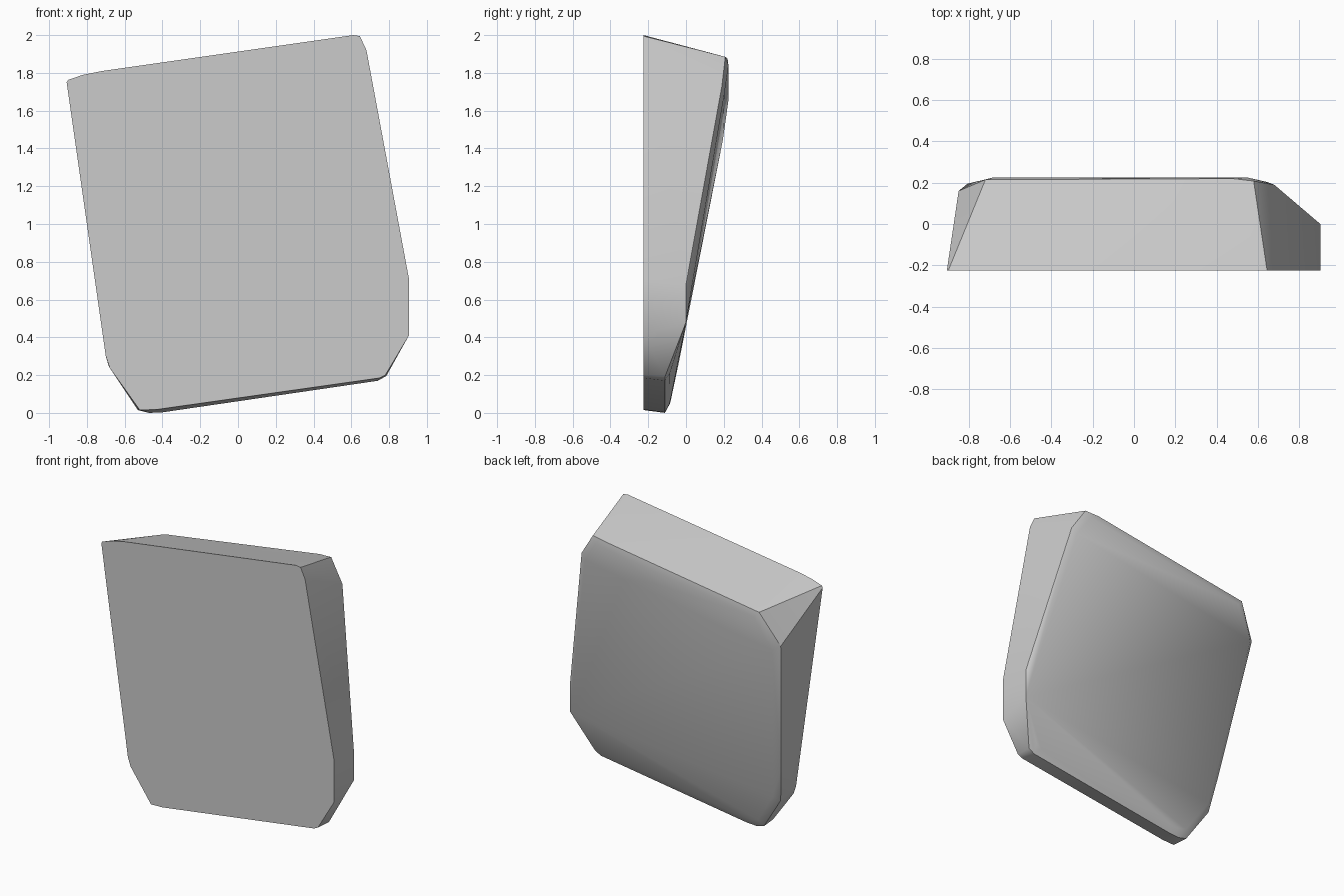
import bpy, bmesh, math

cube = bpy.data.objects.get("Cube")
if cube:
    bpy.data.objects.remove(cube, do_unlink=True)

FRONT_Y = -0.225


def back_y(x, z):
    """Depth of the sloping back plane, which leans with the rolled block."""
    return min(-0.107 + 0.194 * (z - 0.14 * x), 0.225)


# Flat front outline (x, z)
front = [(-0.907, 1.75), (-0.9, 1.763), (-0.82, 1.79), (-0.72, 1.81), (0.61, 2.0),
         (0.645, 1.995), (0.68, 1.92), (0.905, 0.71), (0.905, 0.41), (0.78, 0.2),
         (0.75, 0.185), (-0.43, 0.018), (-0.52, 0.015), (-0.68, 0.24), (-0.7, 0.3)]

# Rear rim (x, y, z), with the corners cut back
rear = [(-0.85, 0.16, 1.47), (-0.72, 0.215, 1.695), (0.48, 0.22, 1.875),
        (0.58, 0.208, 1.885), (0.68, 0.19, 1.73), (0.903, 0.0, 0.68),
        (0.903, 0.0, 0.48), (0.785, -0.11, 0.195), (0.74, -0.112, 0.17),
        (-0.4, -0.112, 0.003), (-0.47, -0.112, 0.0), (-0.53, -0.112, 0.015),
        (-0.685, -0.075, 0.25), (-0.723, -0.025, 0.5)]

# Wedge-shaped block: front face, rear rim and a slightly raised rear face
bm = bmesh.new()
for x, z in front:
    bm.verts.new((x, FRONT_Y, z))
for x, y, z in rear:
    bm.verts.new((x, y, z))
    ix, iz = x * 0.95, 0.95 + (z - 0.95) * 0.95
    bm.verts.new((ix, back_y(ix, iz), iz))
bmesh.ops.convex_hull(bm, input=bm.verts[:])
loose = [v for v in bm.verts if not v.link_faces]
bmesh.ops.delete(bm, geom=loose, context='VERTS')
bmesh.ops.dissolve_limit(bm, angle_limit=math.radians(1), verts=bm.verts[:], edges=bm.edges[:])
bmesh.ops.recalc_face_normals(bm, faces=bm.faces[:])

mesh = bpy.data.meshes.new("stone_block")
bm.to_mesh(mesh)
bm.free()
block = bpy.data.objects.new("stone_block", mesh)
bpy.context.collection.objects.link(block)

# Plain grey stone
grey = bpy.data.materials.new("stone_grey")
grey.use_nodes = True
colour = (0.6, 0.6, 0.6, 1.0)
grey.diffuse_color = colour
grey.node_tree.nodes["Principled BSDF"].inputs["Base Color"].default_value = colour
mesh.materials.append(grey)

# Smooth shading with crisp edges
bpy.context.view_layer.objects.active = block
block.select_set(True)
bpy.ops.object.shade_smooth_by_angle(angle=math.radians(30))
